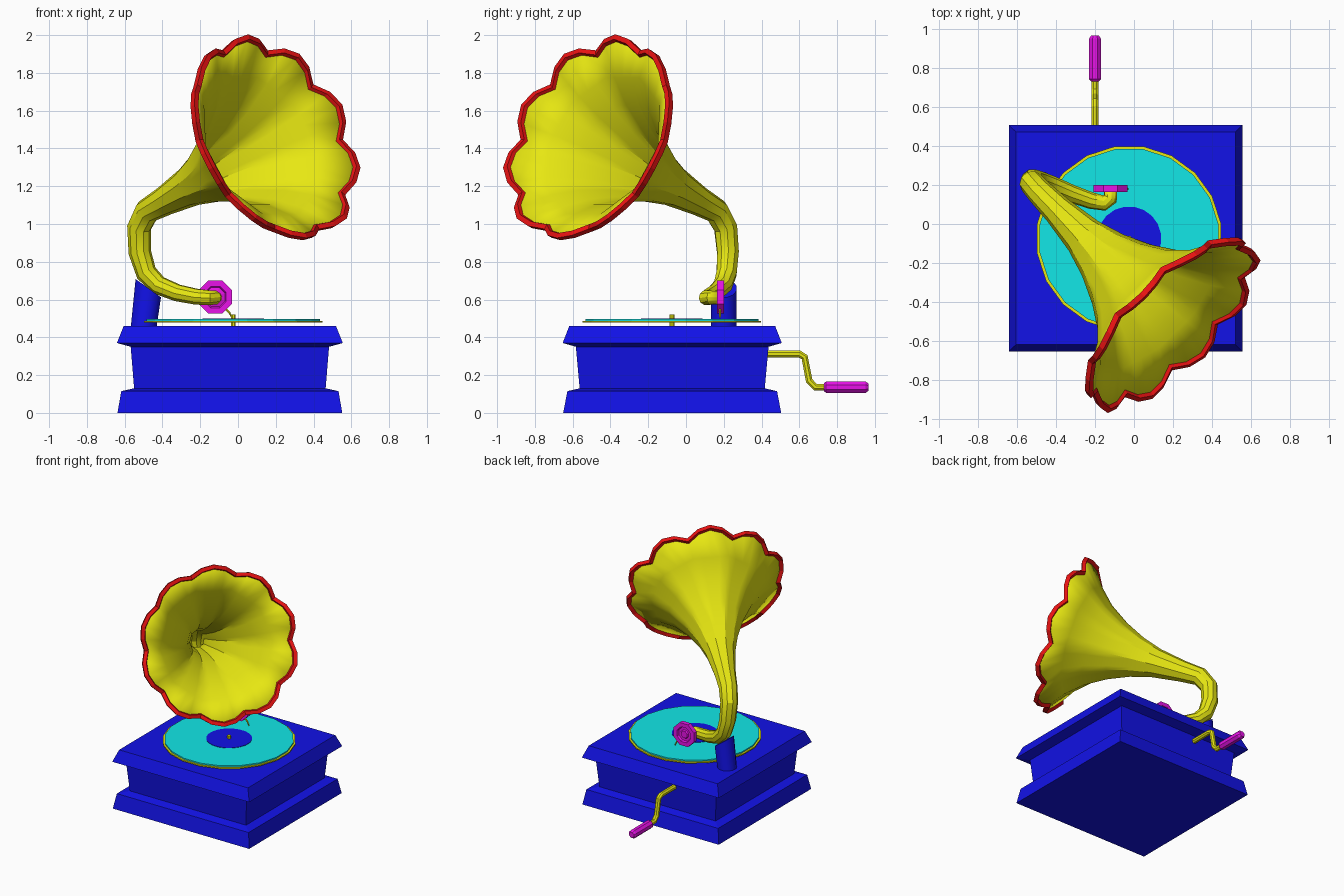
import bpy, bmesh, math
from mathutils import Vector

cube = bpy.data.objects.get("Cube")
if cube:
    bpy.data.objects.remove(cube, do_unlink=True)


def material(name, rgb):
    m = bpy.data.materials.new(name)
    m.use_nodes = True
    m.diffuse_color = (*rgb, 1)
    m.node_tree.nodes["Principled BSDF"].inputs["Base Color"].default_value = (*rgb, 1)
    return m


LOW, HIGH = 0.006, 0.8
yellow = material("brass yellow", (HIGH, HIGH, LOW))
blue = material("deep blue", (LOW, LOW, HIGH))
teal = material("record teal", (LOW, HIGH, HIGH))
red = material("rim red", (HIGH, LOW, LOW))
magenta = material("magenta", (HIGH, LOW, HIGH))


def loft(name, rings, mat, caps=True, closed=False, smooth=False):
    """Skin a list of point rings into one mesh object."""
    bm = bmesh.new()
    loops = [[bm.verts.new(p) for p in ring] for ring in rings]
    pairs = list(zip(loops, loops[1:]))
    if closed:
        pairs.append((loops[-1], loops[0]))
    n = len(loops[0])
    for a, b in pairs:
        for i in range(n):
            j = (i + 1) % n
            bm.faces.new((a[i], a[j], b[j], b[i]))
    if caps and not closed:
        bm.faces.new(loops[0])
        bm.faces.new(loops[-1])
    bmesh.ops.recalc_face_normals(bm, faces=bm.faces)
    mesh = bpy.data.meshes.new(name)
    bm.to_mesh(mesh)
    bm.free()
    ob = bpy.data.objects.new(name, mesh)
    bpy.context.collection.objects.link(ob)
    mesh.materials.append(mat)
    if smooth:
        bpy.ops.object.select_all(action='DESELECT')
        ob.select_set(True)
        bpy.context.view_layer.objects.active = ob
        bpy.ops.object.shade_smooth_by_angle(angle=math.radians(32))
    return ob


def frames(points, up, first=None):
    """Tangent, up and side at each path point, carried along without twist."""
    out = []
    for i, p in enumerate(points):
        t = Vector()
        if i:
            t += (p - points[i - 1]).normalized()
        if i < len(points) - 1:
            t += (points[i + 1] - p).normalized()
        if i == 0 and first:
            t = first
        t.normalize()
        up = (up - t * up.dot(t)).normalized()
        out.append((up, up.cross(t)))
    return out


def ring(c, up, side, r, n, phase=0.5):
    angles = [2 * math.pi * (i + phase) / n for i in range(n)]
    return [c + r * (math.cos(a) * up + math.sin(a) * side) for a in angles]


def tube(name, path, radii, n, mat, up=(0, 0, 1), smooth=False):
    pts = [Vector(p) for p in path]
    rings = [ring(p, u, s, r, n) for p, (u, s), r in zip(pts, frames(pts, Vector(up)), radii)]
    return loft(name, rings, mat, smooth=smooth)


# Stepped cabinet: half width, half depth, height
CX, CY = -0.043, -0.073
steps = [(0.595, 0.577, 0), (0.575, 0.555, 0.115), (0.507, 0.49, 0.13), (0.525, 0.51, 0.35),
         (0.598, 0.58, 0.37), (0.562, 0.545, 0.46)]
loft("cabinet", [[(CX + sx * w, CY + sy * d, z) for sx, sy in ((-1, -1), (1, -1), (1, 1), (-1, 1))]
                 for w, d, z in steps], blue)

# Turntable stack
for name, r, z0, z1, n, mat in (("turntable", 0.478, 0.478, 0.487, 20, yellow),
                                ("record", 0.464, 0.487, 0.497, 20, teal),
                                ("record_label", 0.165, 0.495, 0.5, 20, blue),
                                ("spindle", 0.014, 0.45, 0.522, 8, yellow)):
    tube(name, [(-0.025, -0.075, z0), (-0.025, -0.075, z1)], [r, r], n, mat, up=(0, 1, 0))

# Leaning support post with a sloped top
post = tube("horn_post", [(-0.5, 0.2, 0.45), (-0.475, 0.2, 0.66)], [0.07, 0.07], 12, blue,
            up=(0, 1, 0), smooth=True)
for v in post.data.vertices:
    if v.co.z > 0.55:
        v.co.z -= 0.6 * (v.co.x + 0.475)

# Horn: ten flat sides, flaring into a scalloped mouth
LOBES, SEG = 10, 4
N = LOBES * SEG
axis = Vector((0.655, -0.655, 0.377)).normalized()
mouth = Vector((0.2, -0.52, 1.46))
MOUTH_S = 1.1
bell = [(1.05, 0.525), (0.97, 0.415), (0.85, 0.305), (0.7, 0.215), (0.55, 0.15),
        (0.4, 0.107), (0.2, 0.078), (0.06, 0.068)]
neck = [((-0.524, 0.21, 0.98), 0.064), ((-0.52, 0.222, 0.85), 0.06), ((-0.485, 0.215, 0.74), 0.056),
        ((-0.42, 0.195, 0.675), 0.051), ((-0.32, 0.155, 0.635), 0.046), ((-0.22, 0.12, 0.615), 0.043),
        ((-0.155, 0.108, 0.61), 0.041), ((-0.122, 0.13, 0.61), 0.038), ((-0.12, 0.175, 0.61), 0.035)]
pts = [mouth + axis * (s - MOUTH_S) for s, _ in bell] + [Vector(p) for p, _ in neck]
radii = [r for _, r in bell] + [r for _, r in neck]
half = math.pi / LOBES
horn_rings, rim_rings = [], []
for k, (c, r, (up, side)) in enumerate(zip(pts, radii, frames(pts, Vector((0, 0, 1)), -axis))):
    loop = []
    for i in range(N):
        local = (i % SEG) / SEG                      # 0 at a fold, 0.5 mid lobe
        a = half + 2 * math.pi * i / N
        d = math.cos(a) * up + math.sin(a) * side
        if k == 0:
            bump = math.sin(math.pi * local)
            p = c + d * (r + 0.045 * bump) + axis * 0.05 * bump
            rim_rings.append([p + d * x + axis * y for x, y in
                              ((-0.024, -0.012), (-0.016, 0.014), (0.012, 0.014), (0.012, -0.018))])
        else:
            p = c + d * r * math.cos(half) / math.cos((2 * local - 1) * half)
        loop.append(p)
    horn_rings.append(loop)
horn = loft("horn", horn_rings, yellow, caps=False, smooth=True)
solid = horn.modifiers.new("thickness", 'SOLIDIFY')
solid.thickness = 0.008
loft("horn_rim", rim_rings, red, closed=True)

# Octagonal sound box with stepped faces, and its needle
box_profile = [(0.17, 0.035), (0.176, 0.055), (0.165, 0.062), (0.165, 0.095), (0.2, 0.095),
               (0.2, 0.062), (0.186, 0.055), (0.186, 0.035), (0.196, 0.028)]
X, Z = Vector((1, 0, 0)), Vector((0, 0, 1))
loft("sound_box", [ring(Vector((-0.12, y, 0.613)), Z, X, r, 8) for y, r in box_profile], magenta)
tube("needle", [(-0.075, 0.18, 0.56), (-0.045, 0.18, 0.53), (-0.03, 0.18, 0.5)],
     [0.007, 0.006, 0.003], 6, yellow)

# Winding crank and grip
CRANK_X = -0.2
crank = [(0.4, 0.312), (0.6, 0.312), (0.628, 0.295), (0.652, 0.17), (0.685, 0.136), (0.75, 0.136)]
tube("crank_arm", [(CRANK_X, y, z) for y, z in crank], [0.02] * len(crank), 8, yellow, up=X)
grip = [(0.73, 0.022), (0.742, 0.033), (0.95, 0.033), (0.965, 0.022)]
tube("crank_grip", [(CRANK_X, y, 0.136) for y, _ in grip], [r for _, r in grip], 8, magenta)
